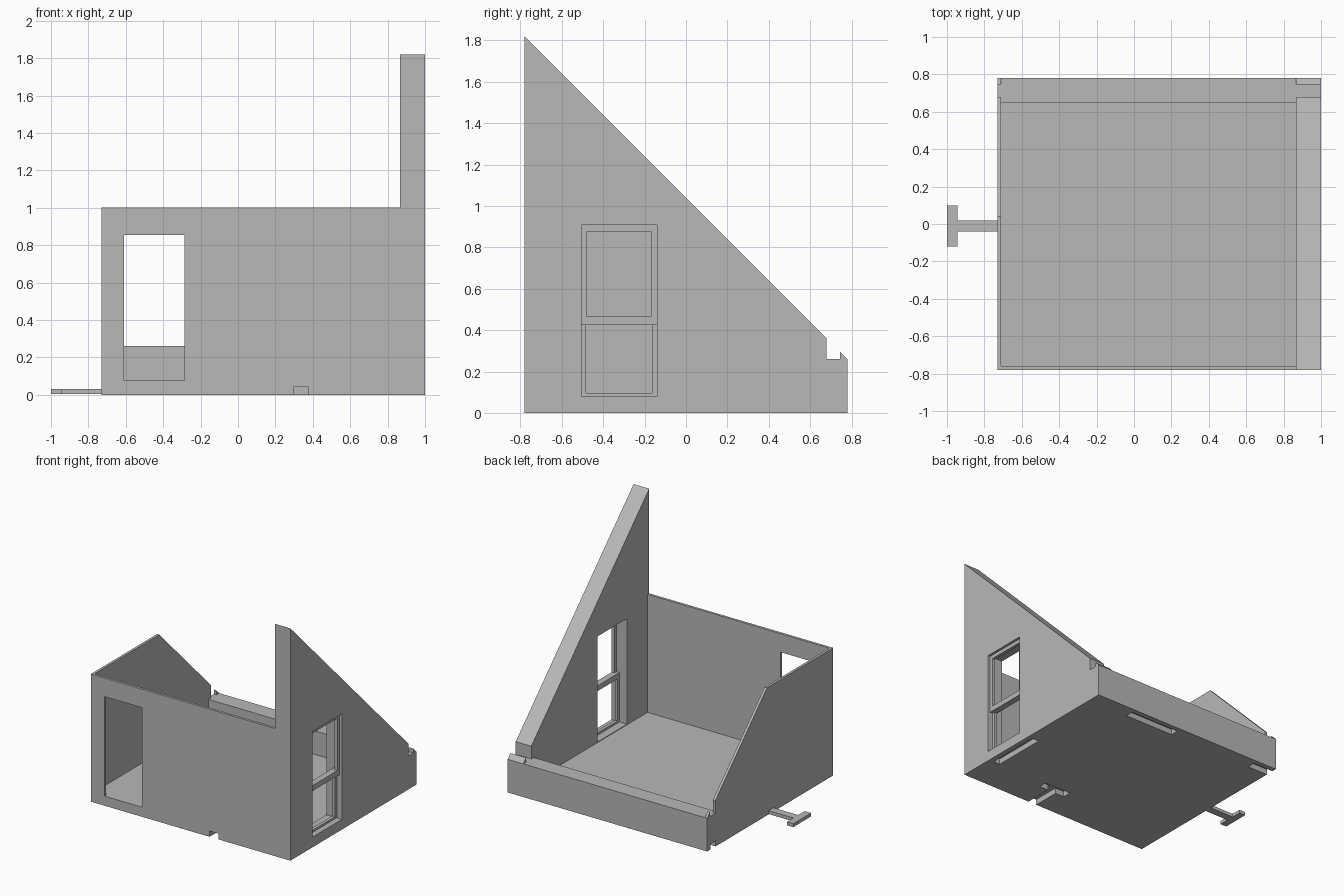
import bpy
import bmesh
from mathutils import Vector

default = bpy.data.objects.get("Cube")
if default:
    bpy.data.objects.remove(default, do_unlink=True)

grey = bpy.data.materials.new("plain_grey")
grey.use_nodes = True
grey.diffuse_color = (0.48, 0.48, 0.48, 1)
grey.node_tree.nodes["Principled BSDF"].inputs["Base Color"].default_value = grey.diffuse_color


def prism(name, points, depth):
    """Solid made by sweeping a closed outline along a vector."""
    bm = bmesh.new()
    face = bm.faces.new([bm.verts.new(p) for p in points])
    swept = bmesh.ops.extrude_face_region(bm, geom=[face])
    moved = [v for v in swept["geom"] if isinstance(v, bmesh.types.BMVert)]
    bmesh.ops.translate(bm, vec=Vector(depth), verts=moved)
    bmesh.ops.recalc_face_normals(bm, faces=bm.faces)
    mesh = bpy.data.meshes.new(name)
    bm.to_mesh(mesh)
    bm.free()
    mesh.materials.append(grey)
    obj = bpy.data.objects.new(name, mesh)
    bpy.context.collection.objects.link(obj)
    return obj


def box(name, x, y, z):
    outline = [(x[0], y[0], z[0]), (x[1], y[0], z[0]),
               (x[1], y[1], z[0]), (x[0], y[1], z[0])]
    return prism(name, outline, (0, 0, z[1] - z[0]))


def side_wall(name, x, outline):
    return prism(name, [(x[0], y, z) for y, z in outline], (x[1] - x[0], 0, 0))


def cut(cutter, *parts):
    for part in parts:
        mod = part.modifiers.new("cut", "BOOLEAN")
        mod.operation = "DIFFERENCE"
        mod.solver = "EXACT"
        mod.object = cutter
        bpy.context.view_layer.objects.active = part
        bpy.ops.object.modifier_apply(modifier=mod.name)
    bpy.data.objects.remove(cutter, do_unlink=True)


# Main extents
LEFT, INNER_LEFT, INNER_RIGHT, RIGHT = -0.73, -0.71, 0.865, 1.0
FRONT, BACK, FLOOR, BEAM = -0.78, 0.78, 0.075, 0.26
room_x = (INNER_LEFT, INNER_RIGHT)

# Side walls share the sloped outline with a gutter notch at the back
eave = [(FRONT, 0), (BACK, 0), (BACK, BEAM), (0.745, 0.295),
        (0.745, BEAM), (0.68, BEAM), (0.68, 0.36)]
gable = side_wall("gable_wall", (INNER_RIGHT, RIGHT), eave + [(FRONT, 1.82)])
low_wall = side_wall("low_side_wall", (LEFT, INNER_LEFT), eave + [(0.04, 1), (FRONT, 1)])

# Front wall, floor and back beam
front = box("front_wall", room_x, (FRONT, -0.76), (0, 1))
floor = box("floor", room_x, (-0.76, 0.65), (0, FLOOR))
beam = box("back_beam", room_x, (0.65, BACK), (0, BEAM))

# Door and window openings
cut(box("door_cutter", (-0.61, -0.285), (-0.9, -0.7), (FLOOR, 0.855)), front)
cut(box("window_cutter", (0.8, 1.1), (-0.505, -0.14), (0.08, 0.907)), gable)

# Slots in the underside
under = (-0.1, 0.045)
cut(box("gable_slot", (0.9, 0.96), (-0.49, -0.04), under), gable)
cut(box("beam_slot", (0.2, 0.64), (0.675, 0.74), under), beam)
cut(box("corner_slot", (-0.8, -0.55), (0.675, 0.74), under), beam, low_wall)
cut(box("socket_stem", (0.3, 0.375), (-0.9, -0.55), under), front, floor)
cut(box("socket_head", (0.22, 0.455), (-0.555, -0.485), under), floor)


# Sash window, upper sash in front of the lower one
def sash(name, x, hole_y, z, hole_z):
    frame = box(name, x, (-0.505, -0.14), z)
    cut(box("pane_cutter", (0.8, 1.1), hole_y, hole_z), frame)


sash("upper_sash", (0.955, 0.98), (-0.48, -0.17), (0.425, 0.907), (0.467, 0.877))
sash("lower_sash", (0.93, 0.955), (-0.483, -0.165), (0.08, 0.467), (0.097, 0.425))

# T-shaped connector on the left side
tee = [(LEFT, -0.04), (LEFT, 0.02), (-0.945, 0.02), (-0.945, 0.1),
       (-1, 0.1), (-1, -0.12), (-0.945, -0.12), (-0.945, -0.04)]
prism("connector_tab", [(x, y, 0.003) for x, y in tee], (0, 0, 0.027))
